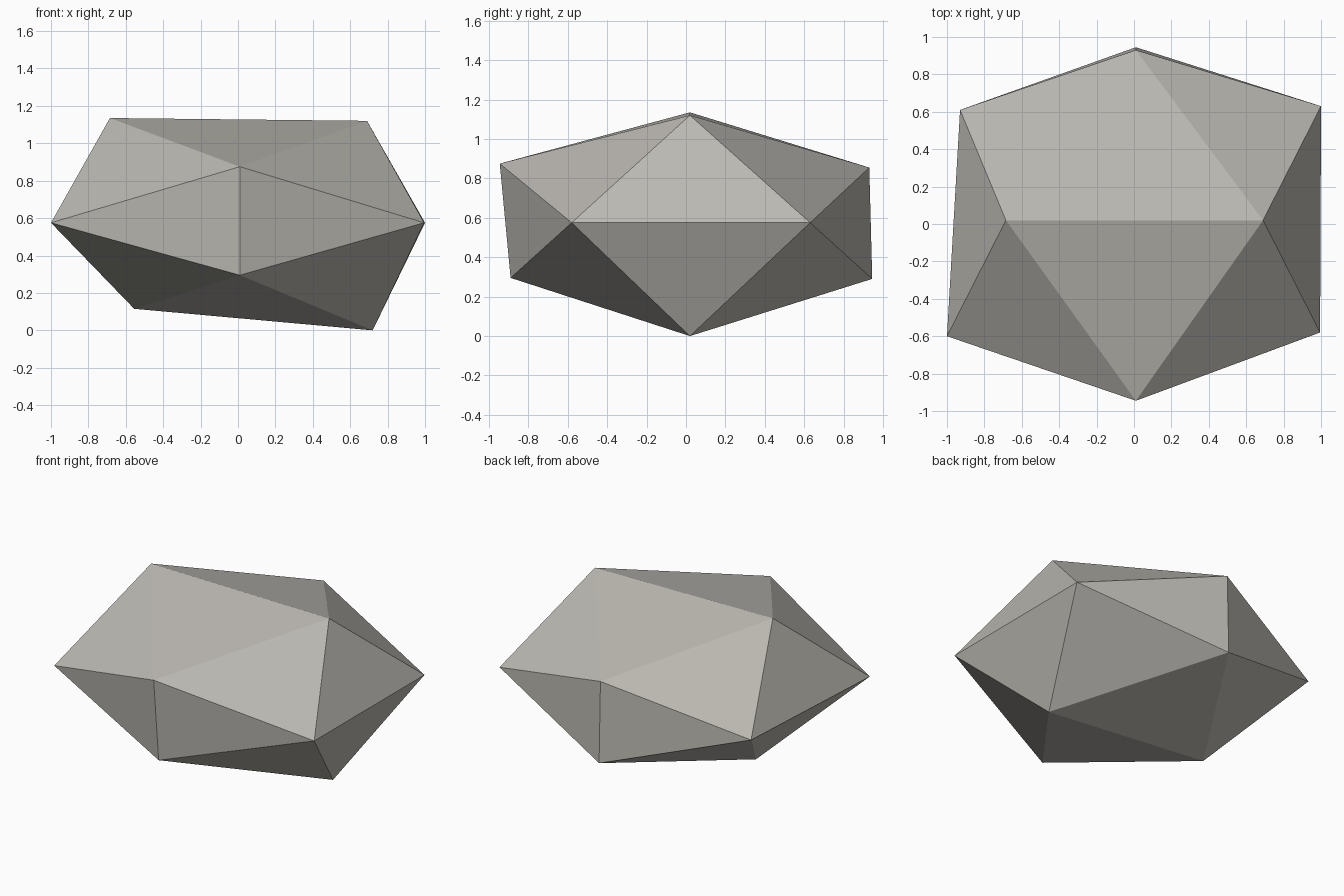
import bpy
import bmesh

# Remove the default cube
cube = bpy.data.objects.get("Cube")
if cube:
    bpy.data.objects.remove(cube, do_unlink=True)

# Stone colour
stone = bpy.data.materials.new("warm grey stone")
stone.use_nodes = True
colour = (0.5, 0.485, 0.445, 1.0)
stone.diffuse_color = colour
shader = stone.node_tree.nodes["Principled BSDF"]
shader.inputs["Base Color"].default_value = colour
shader.inputs["Roughness"].default_value = 0.9

# Corners of the uneven twenty-sided boulder, in opposite pairs
top_ridge = [(-0.685, 0.02, 1.135), (0.69, 0.02, 1.12)]
bottom_ridge = [(-0.555, 0.02, 0.115), (0.72, 0.02, 0.0)]
front_ridge = [(0.01, -0.945, 0.875), (0.01, -0.89, 0.295)]
back_ridge = [(0.01, 0.93, 0.855), (0.01, 0.945, 0.29)]
right_ridge = [(-1.0, -0.6, 0.575), (-0.93, 0.61, 0.575)]
left_ridge = [(0.995, -0.58, 0.575), (1.0, 0.63, 0.575)]

# Boulder: flat facets stretched over the corners
bm = bmesh.new()
for ridge in (top_ridge, bottom_ridge, front_ridge, back_ridge, right_ridge, left_ridge):
    for corner in ridge:
        bm.verts.new(corner)
bmesh.ops.convex_hull(bm, input=bm.verts[:])
bmesh.ops.recalc_face_normals(bm, faces=bm.faces[:])
for face in bm.faces:
    face.smooth = False

mesh = bpy.data.meshes.new("boulder")
bm.to_mesh(mesh)
bm.free()
mesh.materials.append(stone)
boulder = bpy.data.objects.new("boulder", mesh)
bpy.context.collection.objects.link(boulder)
